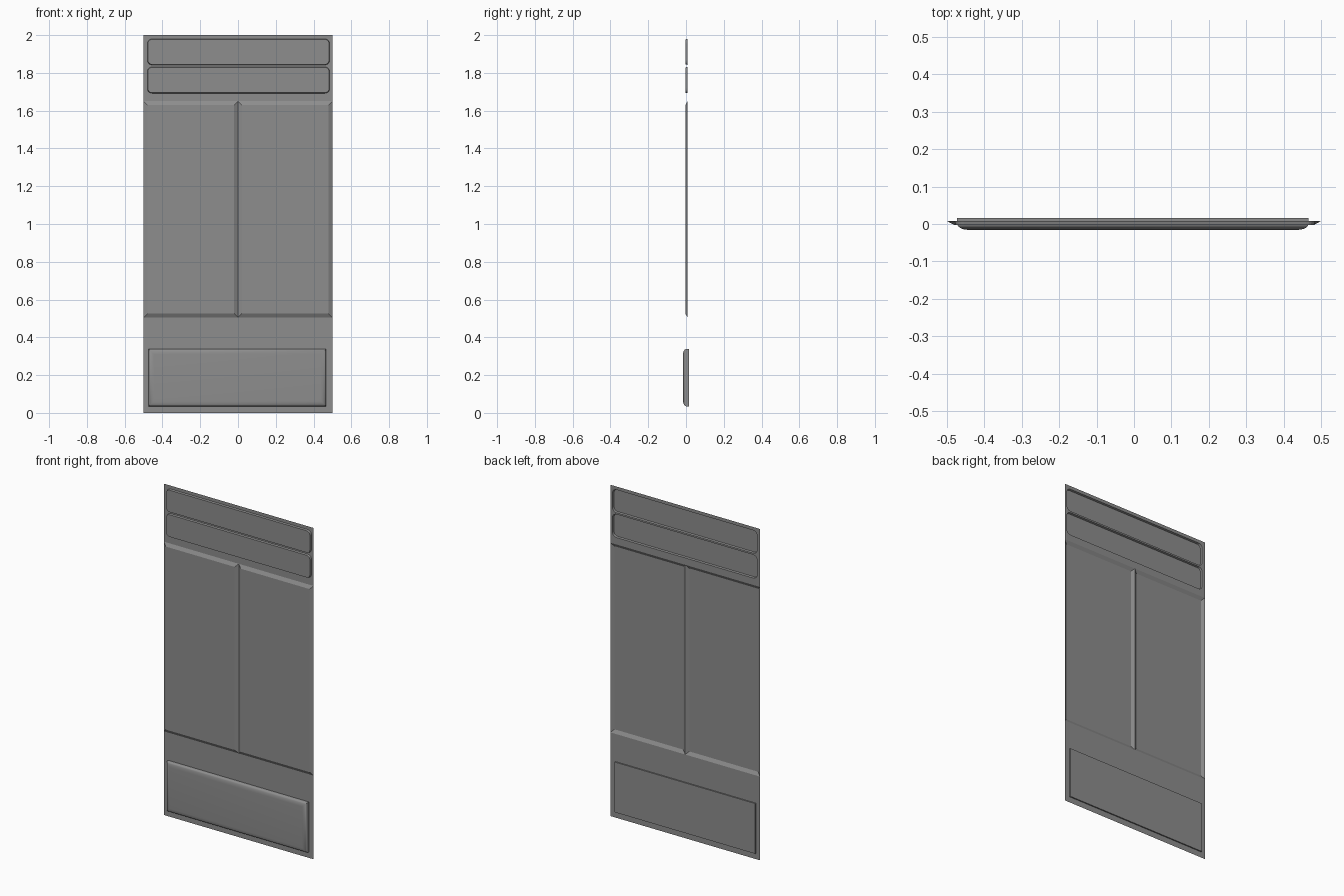
import bpy
import bmesh
import math

cube = bpy.data.objects.get("Cube")
if cube:
    bpy.data.objects.remove(cube)

# One grey for the whole door
grey = bpy.data.materials.new("door_grey")
grey.use_nodes = True
colour = (0.27, 0.27, 0.27, 1)
grey.diffuse_color = colour
bsdf = grey.node_tree.nodes["Principled BSDF"]
bsdf.inputs["Base Color"].default_value = colour
bsdf.inputs["Roughness"].default_value = 0.6

SHEET_Y = 0.008    # plane of the thin sheet
RAISED_Y = -0.003  # front of the embossed panels


def finish(name, bm, smooth=False):
    mesh = bpy.data.meshes.new(name)
    bm.to_mesh(mesh)
    bm.free()
    mesh.materials.append(grey)
    if smooth:
        mesh.polygons.foreach_set("use_smooth", [True] * len(mesh.polygons))
        mesh.set_sharp_from_angle(angle=math.radians(40))
    obj = bpy.data.objects.new(name, mesh)
    bpy.context.collection.objects.link(obj)
    return obj


def outline(rect, inset=0, radius=0, steps=5):
    """Rectangle in x and z, counter-clockwise from the front."""
    x0, x1, z0, z1 = rect
    x0, x1, z0, z1 = x0 + inset, x1 - inset, z0 + inset, z1 - inset
    if radius <= 0:
        return [(x0, z0), (x1, z0), (x1, z1), (x0, z1)]
    corners = [(x0 + radius, z0 + radius), (x1 - radius, z0 + radius),
               (x1 - radius, z1 - radius), (x0 + radius, z1 - radius)]
    points = []
    for i, (cx, cz) in enumerate(corners):
        for k in range(steps + 1):
            a = math.pi * (1 + i / 2 + k / steps / 2)
            points.append((cx + radius * math.cos(a), cz + radius * math.sin(a)))
    return points


def loft(name, rect, rings, radius=0, back=False, smooth=False):
    """Stack inset outlines from back to front and cap the front."""
    bm = bmesh.new()
    loops = [[bm.verts.new((x, y, z)) for x, z in outline(rect, inset, radius - inset)]
             for inset, y in rings]
    for low, high in zip(loops, loops[1:]):
        n = len(low)
        for i in range(n):
            j = (i + 1) % n
            bm.faces.new((low[i], low[j], high[j], high[i]))
    bm.faces.new(loops[-1])
    if back:
        bm.faces.new(loops[0][::-1])
    return finish(name, bm, smooth)


def sheet(name, rect, holes=(), radius=0):
    """Flat sheet with rounded openings."""
    bm = bmesh.new()
    for points in [outline(rect)] + [outline(h, 0, radius) for h in holes]:
        verts = [bm.verts.new((x, SHEET_Y, z)) for x, z in points]
        for a, b in zip(verts, verts[1:] + verts[:1]):
            bm.edges.new((a, b))
    bmesh.ops.triangle_fill(bm, use_beauty=True, edges=bm.edges[:], normal=(0, -1, 0))
    for face in bm.faces:
        face.normal_update()
        if face.normal.y > 0:
            face.normal_flip()
    return finish(name, bm)


# Flat sheet below and above the tall panels
PANEL_BOTTOM, PANEL_TOP = 0.505, 1.65
slats = {"lower_slat": (-0.48, 0.485, 1.692, 1.832),
         "upper_slat": (-0.48, 0.485, 1.842, 1.98)}
sheet("bottom_sheet", (-0.5, 0.5, 0, PANEL_BOTTOM))
sheet("top_sheet", (-0.5, 0.5, PANEL_TOP, 2), slats.values(), 0.025)

# Rounded slats embossed in the top sheet
for name, rect in slats.items():
    loft(name, rect, [(0, SHEET_Y), (0.003, RAISED_Y)], radius=0.025)

# Two tall panels with sloped borders meeting in a centre groove
for name, x0, x1 in (("right_panel", -0.5, 0), ("left_panel", 0, 0.5)):
    loft(name, (x0, x1, PANEL_BOTTOM, PANEL_TOP), [(0, SHEET_Y), (0.02, RAISED_Y)])

# Thick kick plate with a softly rounded front
rings = [(0, 0.0155)]
for k in range(7):
    a = math.pi / 2 * k / 6
    rings.append((0.028 * (1 - math.cos(a)), 0.002 - 0.0175 * math.sin(a)))
loft("kick_plate", (-0.473, 0.467, 0.035, 0.338), rings, back=True, smooth=True)
